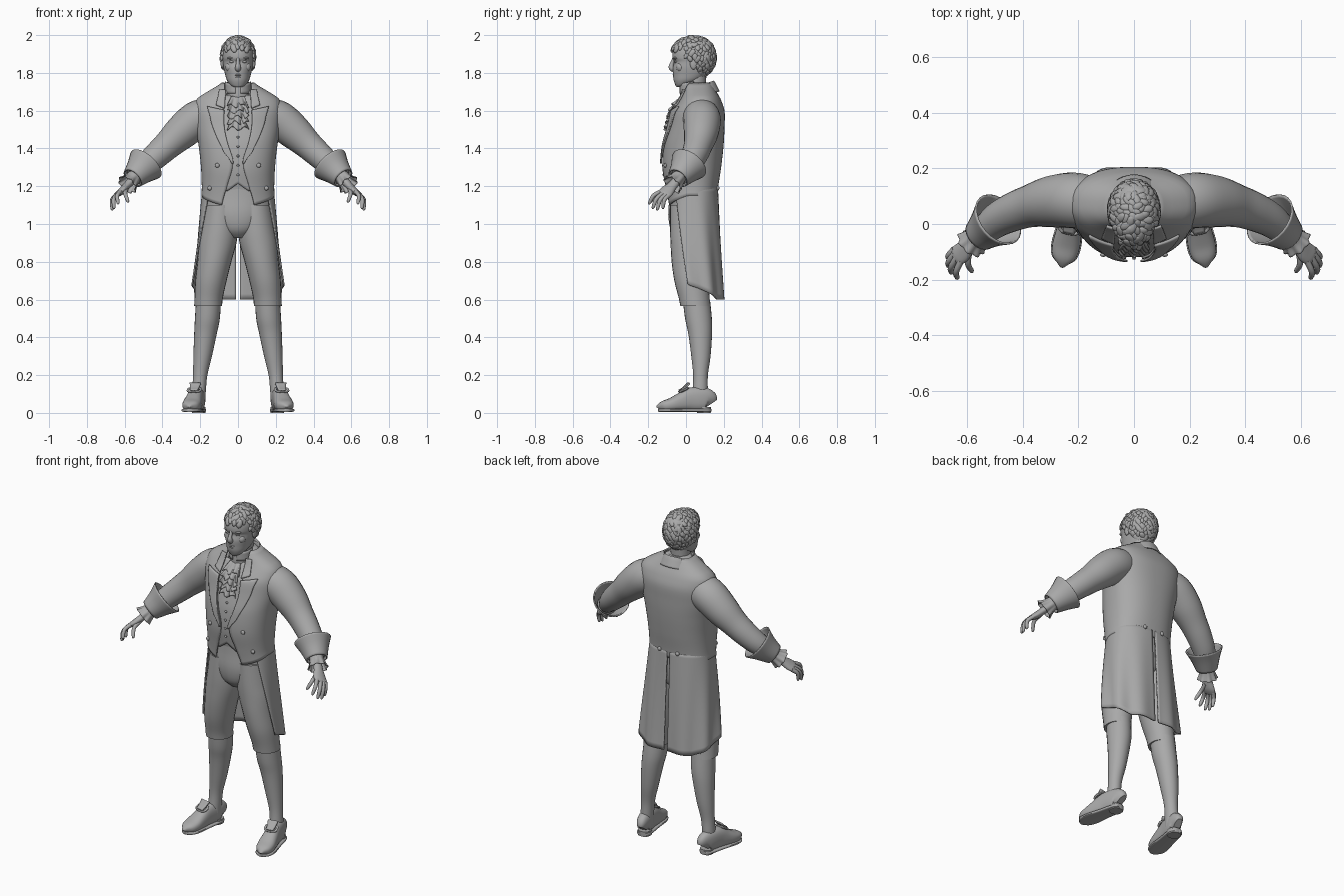
import bpy, bmesh, math, random
from mathutils import Vector, Matrix
from math import sin, cos, pi, asin, acos

random.seed(4)
if "Cube" in bpy.data.objects:
    bpy.data.objects.remove(bpy.data.objects["Cube"], do_unlink=True)

grey = bpy.data.materials.new("stone_grey")
grey.use_nodes = True
grey.diffuse_color = (0.4, 0.4, 0.4, 1)
grey.node_tree.nodes["Principled BSDF"].inputs["Base Color"].default_value = (0.4, 0.4, 0.4, 1)
parts = []


def finish(name, bm, mirror=False, solid=0):
    mesh = bpy.data.meshes.new(name)
    bmesh.ops.recalc_face_normals(bm, faces=bm.faces)
    bm.to_mesh(mesh)
    bm.free()
    mesh.materials.append(grey)
    obj = bpy.data.objects.new(name, mesh)
    bpy.context.scene.collection.objects.link(obj)
    if mirror:
        obj.modifiers.new("Mirror", 'MIRROR')
    if solid:
        mod = obj.modifiers.new("Solidify", 'SOLIDIFY')
        mod.thickness, mod.offset = solid, 0
    parts.append(obj)


def sample(rows, t):
    """Smooth curve through rows of numbers at row position t."""
    last = len(rows) - 1
    i = min(int(t), last - 1)
    f = t - i
    quad = [rows[max(0, min(last, i + k))] for k in (-1, 0, 1, 2)]
    return [b + f * ((c - a) + f * ((2*a - 5*b + 4*c - d) + f * (3*(b - c) + d - a))) / 2
            for a, b, c, d in zip(*quad)]


def lookup(rows, key, col=0):
    """Smooth lookup of a row by an ascending column."""
    for i in range(len(rows) - 1):
        if key <= rows[i + 1][col] or i == len(rows) - 2:
            f = (key - rows[i][col]) / (rows[i + 1][col] - rows[i][col])
            return sample(rows, i + max(0, min(1, f)))


def power(v, p):
    return math.copysign(abs(v) ** p, v)


def loft(name, rows, level=False, hint=(0, 1, 0), p=1, sides=24, mirror=False, solid=0, wave=0, steps=4):
    """Skin ovals (x, y, z, radius_u, radius_v) along a path."""
    bm = bmesh.new()
    count = (len(rows) - 1) * steps
    pts = [sample(rows, i / steps) for i in range(count + 1)]
    rings = []
    for i, pt in enumerate(pts):
        c = Vector(pt[:3])
        if level:
            u, v = Vector((1, 0, 0)), Vector((0, 1, 0))
        else:
            t = (Vector(pts[min(count, i + 1)][:3]) - Vector(pts[max(0, i - 1)][:3])).normalized()
            u = Vector(hint)
            u = (u - t * u.dot(t)).normalized()
            v = t.cross(u)
        ring = []
        for k in range(sides):
            a = 2 * pi * k / sides
            w = 1 + wave * cos(8 * a) * i / count
            ring.append(bm.verts.new(c + u * pt[3] * w * power(cos(a), p) + v * pt[-1] * w * power(sin(a), p)))
        rings.append(ring)
    for r, s in zip(rings, rings[1:]):
        for k in range(sides):
            n = (k + 1) % sides
            bm.faces.new((r[k], r[n], s[n], s[k]))
    if not solid:
        bm.faces.new(rings[0])
        bm.faces.new(rings[-1])
    finish(name, bm, mirror, solid)


def sheet(name, fn, nu, nv, mirror=True, solid=0.008):
    """Cloth panel from a function of u and v in 0..1."""
    bm = bmesh.new()
    g = [[bm.verts.new(fn(i / nu, j / nv)) for i in range(nu + 1)] for j in range(nv + 1)]
    for j in range(nv):
        for i in range(nu):
            bm.faces.new((g[j][i], g[j][i + 1], g[j + 1][i + 1], g[j + 1][i]))
    finish(name, bm, mirror, solid)


def blob(name, loc, size, mirror=False):
    bm = bmesh.new()
    bmesh.ops.create_uvsphere(bm, u_segments=20, v_segments=12, radius=1,
                              matrix=Matrix.LocRotScale(Vector(loc), None, Vector(size)))
    finish(name, bm, mirror)


# Torso surface shared by coat, waistcoat and lapels
BODY = [(0, .03, 1.0, .185, .12), (0, .033, 1.1, .195, .127), (0, .03, 1.18, .188, .135),
        (0, .03, 1.3, .192, .152), (0, .04, 1.42, .205, .155), (0, .055, 1.52, .222, .145),
        (0, .065, 1.6, .228, .135), (0, .075, 1.66, .215, .105), (0, .072, 1.7, .155, .085),
        (0, .065, 1.745, .085, .07)]
P = .85


def skin(a, z, off=0):
    _, cy, _, rx, ry = lookup(BODY, z, 2)
    return ((rx + off) * power(sin(a), P), cy - (ry + off) * power(cos(a), P), z)


def angle_at(x, z, off=0):
    rx = lookup(BODY, z, 2)[3] + off
    return asin(min(1, abs(x) / rx) ** (1 / P))


def front(x, z, off=0):
    _, y, _ = skin(angle_at(x, z, off), z, off)
    return (x, y, z)


loft("shirt_core", [(x, y, z, a - .02, b - .02) for x, y, z, a, b in BODY[2:]], level=True, p=P)

# Tailcoat
EDGE = [(1.1, .085), (1.2, .058), (1.32, .028), (1.45, .062), (1.55, .078), (1.7, .072), (1.75, .07)]


def coat(u, v):
    bottom = 1.1 + .05 * min(1, u * 2.5)
    z = bottom + (1.745 - bottom) * v
    a = angle_at(lookup(EDGE, z)[1], z)
    return skin(a + (pi - a) * u, z)


sheet("tailcoat_body", coat, 36, 36)

OUTER = [(1.32, .034), (1.38, .075), (1.5, .128), (1.58, .15), (1.622, .162)]


def lapel(u, v):
    z = 1.32 + .302 * v
    lo, hi = lookup(EDGE, z)[1] - .004, lookup(OUTER, z)[1]
    return front(lo + (hi - lo) * u, z - .02 * (1 - u) * v, .011)


def collar_front(u, v):
    z = 1.612 + .098 * v
    lo = lookup(EDGE, z)[1] - .006
    return front(lo + (.045 - .012 * v) * u, z + .018 * u * (1 - v), .012)


sheet("lapels", lapel, 8, 24)
sheet("collar_fronts", collar_front, 6, 10)


def collar(u, v):
    a = .75 + (pi - .75) * u
    k = (1 - cos(a)) / 2
    spread = abs(v - .4)
    rise = 1.695 + .06 * k - (.11 if v < .4 else .09) * spread
    out = .077 + .045 * max(0, v - .3)
    return (out * sin(a), .062 - (out + .004 * k) * cos(a), rise)


sheet("coat_collar", collar, 20, 10)


def tail(u, v):
    a = acos(.65 - .45 * v)
    a += (pi - .03 - a) * u
    w = .007 * v * cos(u * 5 * pi)
    return ((.184 + .055 * v + w) * power(sin(a), P),
            .035 + .015 * v - (.13 + .02 * v + w) * power(cos(a), P),
            1.2 - v * (.52 + .08 * min(1, u * 1.6)))


sheet("coat_tails", tail, 40, 20)
for x, z in ((.11, 1.31), (.15, 1.19)):
    blob("coat_button", front(x, z, .006), (.012, .008, .012), True)
blob("back_button", (.06, .168, 1.19), (.012, .009, .012), True)

# Waistcoat and jabot


def waistcoat(u, v):
    x = .13 * u
    low = 1.215 - .04 * min(1, x / .055) + .1 * max(0, x - .055)
    return front(x, low + (1.68 - low) * v, -.008)


sheet("waistcoat", waistcoat, 14, 30)
for i in range(6):
    blob("waistcoat_button", front(0, 1.26 + .05 * i, 0), (.007, .006, .007))
for i in range(5):
    def ruffle(u, v, top=1.675 - .03 * i, phase=i * 1.3):
        x = (u - .5) * (.07 + .045 * v)
        _, y, z = front(x, top - .05 * v)
        return (x, y - .004 - v * (.012 + .008 * sin(u * 20 + phase)), z + .01 * v * sin(u * 11 + phase))
    sheet("jabot_ruffle", ruffle, 30, 6, mirror=False, solid=.004)
loft("neckcloth", [(0, .045, 1.65, .07, .075), (0, .035, 1.69, .064, .066), (0, .033, 1.735, .06, .06)], level=True)
sheet("shirt_collar", lambda u, v: (.066 * sin(.2 + u * 1.5), .033 - .067 * cos(.2 + u * 1.5),
                                    1.69 + v * (.05 + .015 * u)), 10, 4, solid=.004)

# Sleeves, turned cuffs and wrist frills
loft("sleeves", [(.15, .075, 1.575, .095), (.22, .085, 1.55, .1), (.3, .08, 1.485, .092), (.37, .065, 1.42, .077),
                 (.43, .045, 1.365, .07), (.49, .015, 1.31, .062), (.55, -.035, 1.25, .048)], mirror=True)
loft("turned_cuffs", [(.487, .017, 1.318, .1), (.52, -.01, 1.282, .076), (.557, -.042, 1.243, .056)],
     mirror=True, solid=.007)
loft("wrist_frills", [(.548, -.035, 1.252, .036), (.568, -.053, 1.228, .041), (.586, -.072, 1.208, .053)],
     mirror=True, solid=.004, wave=.1, sides=48)

# Hands
loft("palms", [(.555, -.04, 1.24, .026, .024), (.588, -.072, 1.203, .027, .02), (.615, -.1, 1.175, .038, .019),
               (.638, -.115, 1.158, .036, .014), (.645, -.122, 1.15, .022, .008)],
     hint=(.023, .047, -.02), mirror=True)
FINGERS = {"index_fingers": ((.622, -.133, 1.172), (.633, -.195, 1.105)),
           "middle_fingers": ((.636, -.12, 1.163), (.655, -.176, 1.08)),
           "ring_fingers": ((.643, -.105, 1.157), (.665, -.152, 1.072)),
           "little_fingers": ((.645, -.09, 1.152), (.664, -.122, 1.08)),
           "thumbs": ((.59, -.092, 1.185), (.58, -.172, 1.115))}
for name, (root, tip) in FINGERS.items():
    root, tip = Vector(root), Vector(tip)
    bend = Vector((.012, -.008, .012))
    path = [(root, .012), (root.lerp(tip, .5) + bend, .011), (root.lerp(tip, .9) + bend * .3, .009), (tip, .004)]
    loft(name, [(*pos, r) for pos, r in path], hint=(1, 0, .3), sides=10, mirror=True)

# Breeches and stockings
loft("breeches_seat", [(0, .02, .925, .04, .06), (0, .025, .97, .12, .105), (0, .028, 1.05, .172, .122),
                       (0, .033, 1.15, .18, .12), (0, .035, 1.25, .172, .12)], level=True)
loft("breeches_legs", [(.09, .03, 1.1, .09, .115), (.098, .027, .98, .098, .112), (.108, .024, .9, .1, .106),
                       (.125, .024, .8, .09, .1), (.143, .03, .7, .083, .092), (.155, .043, .61, .075, .082),
                       (.158, .05, .565, .074, .08)], level=True, mirror=True)
loft("stockings", [(.156, .055, .6, .066, .072), (.162, .066, .5, .066, .071), (.172, .075, .42, .06, .063),
                   (.187, .079, .3, .049, .051), (.2, .077, .2, .038, .039), (.206, .075, .12, .036, .04),
                   (.208, .07, .06, .034, .04)], level=True, mirror=True)

# Buckled shoes
HEEL, TOE = Vector((.203, .13, 0)), Vector((.257, -.145, 0))
SHOE = [(0, .02, .08), (.06, .034, .118), (.2, .04, .128), (.4, .042, .125), (.56, .046, .1),
        (.75, .05, .072), (.9, .042, .056), (.98, .02, .04), (1, .008, .03)]


def along(s, z):
    p = HEEL.lerp(TOE, s)
    return (p.x, p.y, z)


loft("shoes", [(*along(s, .008 + h / 2), h / 2, w) for s, w, h in SHOE], hint=(0, 0, 1), p=.8, mirror=True)
loft("soles", [(*along(s, .014), .009, w + .004) for s, w, _ in SHOE], hint=(0, 0, 1), p=.5, mirror=True)
loft("shoe_heels", [(.208, .095, 0, .036, .036), (.208, .095, .03, .037, .037)], level=True, p=.8, mirror=True, steps=1)
turn = Matrix.Rotation(-.2, 3, 'Z').inverted() @ Matrix.Rotation(.45, 3, 'X')
CENTRE = Vector(along(.52, .122))


def buckle(u, v):
    a, b = 2 * pi * u, 2 * pi * v
    r = 1 + .2 * cos(b)
    return CENTRE + turn @ Vector((.034 * r * power(cos(a), .7), .024 * r * power(sin(a), .7), .006 * sin(b)))


sheet("shoe_buckles", buckle, 28, 8, solid=0)
sheet("shoe_tongues", lambda u, v: CENTRE + turn @ Vector(((u - .5) * (.04 + .02 * v), -.02 + .06 * v,
                                                         .006 + .014 * v * v)), 4, 6)

# Head and face
loft("head", [(0, -.03, 1.724, .018, .02), (0, -.022, 1.735, .038, .034), (0, .005, 1.76, .058, .07),
              (0, .022, 1.79, .068, .09), (0, .03, 1.825, .076, .1), (0, .035, 1.858, .08, .098),
              (0, .036, 1.88, .083, .108), (0, .04, 1.92, .082, .108), (0, .045, 1.96, .065, .09),
              (0, .047, 1.985, .03, .05)], level=True, p=.92, sides=40)
loft("neck", [(0, .05, 1.66, .06), (0, .05, 1.72, .055), (0, .055, 1.82, .055)], hint=(1, 0, 0))
loft("nose", [(0, -.06, 1.885, .009), (0, -.072, 1.855, .01), (0, -.078, 1.832, .0145), (0, -.07, 1.82, .015),
              (0, -.06, 1.81, .008)], hint=(1, 0, 0), sides=14)
blob("brows", (.033, -.054, 1.878), (.024, .013, .007), True)
blob("eyes", (.032, -.051, 1.859), (.014, .011, .007), True)
blob("cheeks", (.045, -.03, 1.83), (.022, .022, .025), True)
blob("upper_lip", (0, -.06, 1.79), (.024, .011, .005))
blob("lower_lip", (0, -.059, 1.779), (.019, .011, .006))
blob("chin", (0, -.038, 1.742), (.024, .02, .016))
blob("ears", (.083, .04, 1.85), (.009, .019, .032), True)

# Hair: a cap covered in clumped locks
blob("hair_cap", (0, .047, 1.885), (.085, .106, .106))
locks = bmesh.new()
TOTAL = 300
for i in range(TOTAL):
    h = 1 - 2 * (i + .5) / TOTAL
    ring = math.sqrt(1 - h * h)
    d = Vector((ring * cos(i * 2.39996), ring * sin(i * 2.39996), h))
    pos = Vector((d.x * .088, .045 + d.y * (.11 if d.y > 0 else .13), 1.882 + h * .11))
    line = 1.925 if pos.y < 0 else 1.87 if pos.y < .06 else 1.785
    if pos.z < line:
        continue
    spin = Matrix.Rotation(random.uniform(-.8, .8), 4, 'Z')
    size = Vector((.015, .024, .009)) * random.uniform(.8, 1.15)
    tilt = d.to_track_quat('Z', 'Y').to_matrix().to_4x4()
    tilt = tilt @ Matrix.Rotation(random.uniform(-.25, .25), 4, 'X')
    bmesh.ops.create_icosphere(locks, subdivisions=2, radius=1,
                               matrix=Matrix.Translation(pos) @ tilt @ spin @ Matrix.Diagonal((*size, 1)))
finish("hair_locks", locks)

# Smooth shading with crisp edges
bpy.ops.object.select_all(action='DESELECT')
for obj in parts:
    obj.select_set(True)
bpy.context.view_layer.objects.active = parts[0]
bpy.ops.object.shade_smooth_by_angle(angle=math.radians(45))
